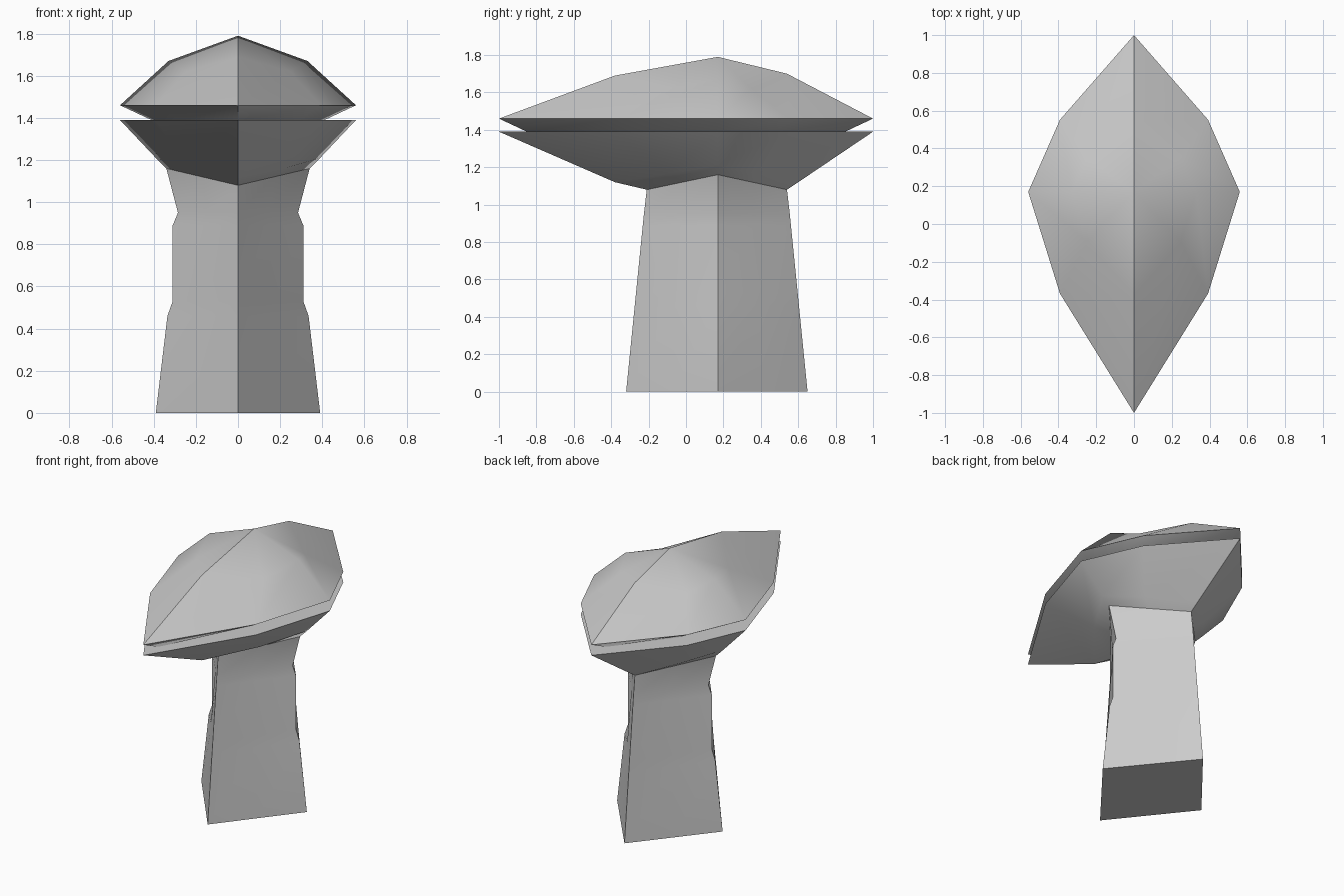
import bpy, bmesh, math

cube = bpy.data.objects.get("Cube")
if cube:
    bpy.data.objects.remove(cube)

CY = 0.17            # y of the vertical axis
BOW = (0.70, 0.46)   # bowed hull outline, as factors of the side and end reach
STRAIGHT = (0.5, 0.5)  # plain diamond outline

grey = bpy.data.materials.new("plain_grey")
grey.use_nodes = True
grey.diffuse_color = (0.6, 0.6, 0.6, 1)
grey.node_tree.nodes["Principled BSDF"].inputs["Base Color"].default_value = (0.6, 0.6, 0.6, 1)


def ring(side, front, back, mid, mid_z=None):
    """Eight points from (reach, z) of side, front and back corners."""
    (sx, sz), (fy, fz), (by, bz) = side, front, back
    kx, ky = mid
    fm = (sx * kx, CY + (fy - CY) * ky, (sz + fz) / 2 if mid_z is None else mid_z)
    bm = (sx * kx, CY + (by - CY) * ky, (sz + bz) / 2 if mid_z is None else mid_z)
    half = [fm, (sx, CY, sz), bm]
    other = [(-x, y, z) for x, y, z in reversed(half)]
    return [(0, fy, fz)] + half + [(0, by, bz)] + other


def loft(name, rings, apex=None, angle=30):
    """Skin the rings from bottom to top, closing both ends."""
    bm = bmesh.new()
    loops = [[bm.verts.new(p) for p in r] for r in rings]
    for low, high in zip(loops, loops[1:]):
        for i in range(8):
            j = (i + 1) % 8
            bm.faces.new((low[i], low[j], high[j], high[i]))
    bm.faces.new(loops[0][::-1])
    if apex:
        tip = bm.verts.new(apex)
        for i in range(8):
            bm.faces.new((loops[-1][i], loops[-1][(i + 1) % 8], tip))
    else:
        bm.faces.new(loops[-1])
    bmesh.ops.recalc_face_normals(bm, faces=bm.faces)
    mesh = bpy.data.meshes.new(name)
    bm.to_mesh(mesh)
    bm.free()
    mesh.materials.append(grey)
    obj = bpy.data.objects.new(name, mesh)
    bpy.context.collection.objects.link(obj)
    bpy.ops.object.select_all(action="DESELECT")
    obj.select_set(True)
    bpy.context.view_layer.objects.active = obj
    bpy.ops.object.shade_smooth_by_angle(angle=math.radians(angle))
    return obj


# Diamond column with notched side edges
column = []
for x, z in ((0.39, 0), (0.335, 0.46), (0.31, 0.53), (0.31, 0.89), (0.285, 0.95)):
    k = 0.5 * (0.39 - 0.11 * z) / x
    column.append(ring((x, z), (-0.32 + 0.1 * z, z), (0.65 - 0.1 * z, z), (k, 0.5)))

# Flared cup above the neck
column += [
    ring((0.34, 1.16), (-0.21, 1.08), (0.54, 1.08), STRAIGHT),
    ring((0.39, 1.21), (-0.38, 1.12), (0.60, 1.12), (0.6, 0.48)),
    ring((0.56, 1.39), (-1, 1.39), (1, 1.39), BOW),
]
loft("column_and_cup", column, angle=40)

# Domed cap with an undercut below its rim
cap = [
    ring((0.40, 1.385), (-0.84, 1.385), (0.84, 1.385), BOW),
    ring((0.56, 1.46), (-1, 1.46), (1, 1.46), BOW),
    ring((0.33, 1.67), (-0.38, 1.69), (0.54, 1.70), (0.75, 0.48), 1.62),
]
loft("domed_cap", cap, apex=(0, CY, 1.79), angle=50)
